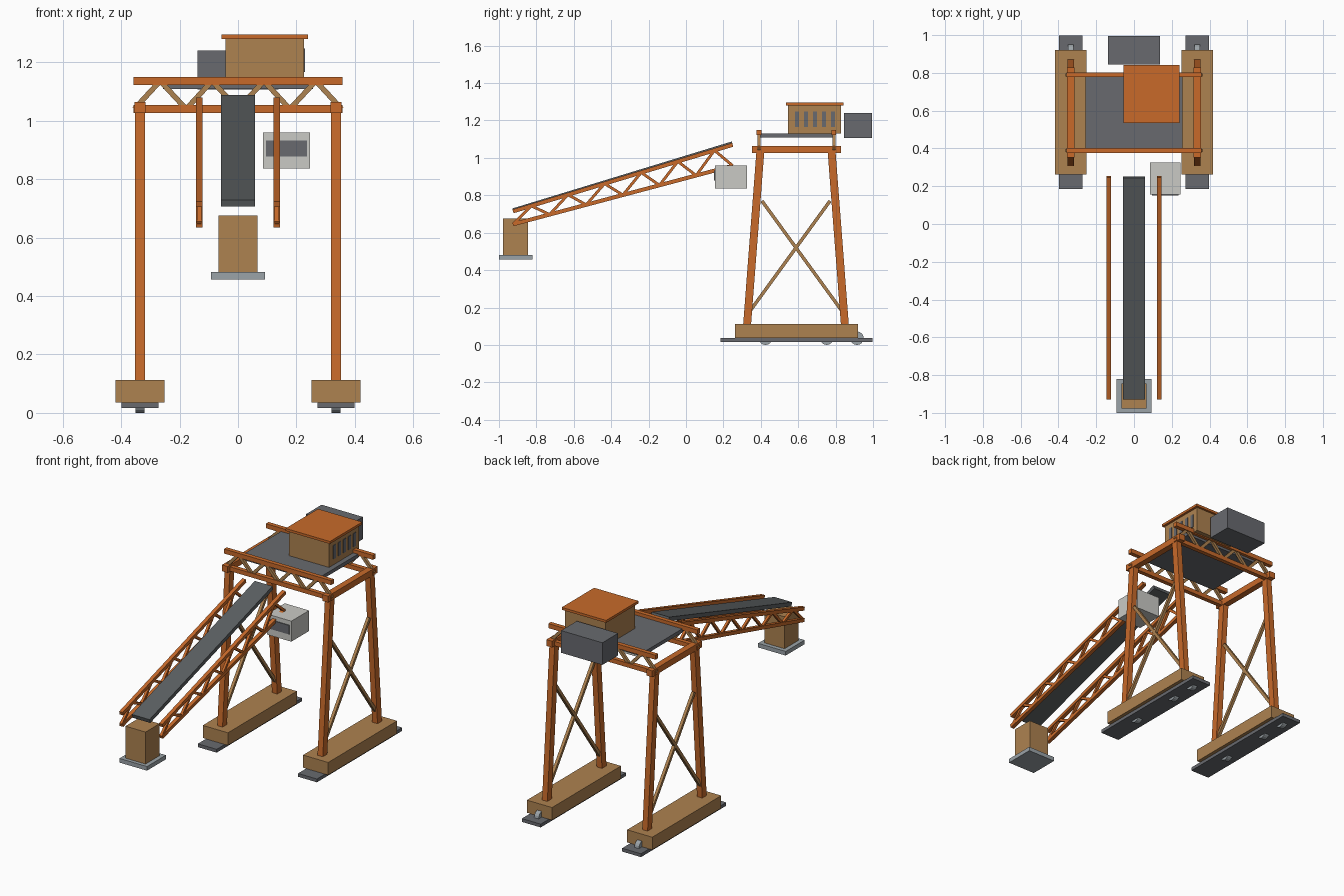
import bpy, bmesh
from mathutils import Matrix, Vector

cube = bpy.data.objects.get("Cube")
if cube:
    bpy.data.objects.remove(cube, do_unlink=True)


def material(name, rgb):
    """Flat material from a display colour of 0-255 channels."""
    lin = [((c / 255 + 0.055) / 1.055) ** 2.4 for c in rgb]
    m = bpy.data.materials.new(name)
    m.use_nodes = True
    m.diffuse_color = (*lin, 1)
    m.node_tree.nodes["Principled BSDF"].inputs["Base Color"].default_value = (*lin, 1)
    return m


ORANGE = material("orange paint", (200, 106, 42))
TAN = material("tan paint", (174, 130, 80))
DARK = material("dark grey", (104, 106, 111))
BELT = material("belt rubber", (92, 96, 98))
PALE = material("pale grey", (202, 202, 197))
STEEL = material("steel grey", (155, 163, 168))

X, Y = Vector((1, 0, 0)), Vector((0, 1, 0))


def finish(name, mat, bm):
    mesh = bpy.data.meshes.new(name)
    bmesh.ops.recalc_face_normals(bm, faces=bm.faces)
    bm.to_mesh(mesh)
    bm.free()
    mesh.materials.append(mat)
    ob = bpy.data.objects.new(name, mesh)
    bpy.context.collection.objects.link(ob)
    return ob


def box(name, mat, x, y, z):
    """Block given by its (low, high) range on each axis."""
    bm = bmesh.new()
    size = [b - a for a, b in (x, y, z)]
    mid = [(a + b) / 2 for a, b in (x, y, z)]
    bmesh.ops.create_cube(bm, size=1, matrix=Matrix.Translation(mid) @ Matrix.Diagonal((*size, 1)))
    return finish(name, mat, bm)


def beams(name, mat, runs, width, depth, side):
    """Straight bars between point pairs; width lies along the side axis."""
    bm = bmesh.new()
    for a, b in runs:
        a, b = Vector(a), Vector(b)
        along = (b - a).normalized()
        rot = Matrix((side, along.cross(side), along)).transposed().to_4x4()
        size = Matrix.Diagonal((width, depth, (b - a).length, 1))
        bmesh.ops.create_cube(bm, size=1, matrix=Matrix.Translation((a + b) / 2) @ rot @ size)
    return finish(name, mat, bm)


def zigzag(low, high, n):
    """Point pairs alternating between a lower and an upper chord."""
    pts = []
    for i in range(n + 1):
        a, b = low if i % 2 == 0 else high
        pts.append(Vector(a).lerp(Vector(b), i / n))
    return list(zip(pts, pts[1:]))


# Gantry sides: track, bogie, wheels, legs, braces and top beam
for side, s in (("left", 1), ("right", -1)):
    cx = s * 0.335
    box(side + "_track_plate", DARK, (cx - 0.063, cx + 0.063), (0.185, 0.998), (0.016, 0.036))
    box(side + "_bogie", TAN, (cx - 0.084, cx + 0.084), (0.262, 0.92), (0.036, 0.112))
    for i, y in enumerate((0.425, 0.752, 0.914)):
        bm = bmesh.new()
        bmesh.ops.create_cone(bm, cap_ends=True, segments=16, radius1=0.036, radius2=0.036, depth=0.03,
                              matrix=Matrix.Translation((cx, y, 0.036)) @ Matrix.Rotation(1.5708, 4, "Y"))
        finish(f"{side}_wheel_{i + 1}", STEEL, bm)
    beams(side + "_legs", ORANGE,
          [((cx, 0.326, 0.1), (cx, 0.398, 1.04)), ((cx, 0.85, 0.1), (cx, 0.778, 1.04))], 0.035, 0.042, X)
    beams(side + "_cross_braces", TAN,
          [((cx, 0.345, 0.185), (cx, 0.77, 0.77)), ((cx, 0.831, 0.185), (cx, 0.406, 0.77))], 0.018, 0.018, X)
    box(side + "_top_beam", ORANGE, (cx - 0.019, cx + 0.019), (0.353, 0.828), (1.026, 1.064))

# Bridge trusses across the gantry
for end, y in (("front", 0.39), ("back", 0.79)):
    box(end + "_upper_chord", ORANGE, (-0.358, 0.358), (y - 0.013, y + 0.013), (1.123, 1.15))
    box(end + "_lower_chord", ORANGE, (-0.358, 0.358), (y - 0.013, y + 0.013), (1.027, 1.053))
    beams(end + "_truss_lattice", TAN,
          zigzag(((-0.355, y, 1.04), (0.355, y, 1.04)), ((-0.355, y, 1.136), (0.355, y, 1.136)), 8),
          0.016, 0.018, Y)

# Deck, cabin and machinery box
box("deck", DARK, (-0.257, 0.257), (0.395, 0.785), (1.108, 1.13))
box("cabin", TAN, (-0.042, 0.226), (0.546, 0.83), (1.13, 1.28))
box("cabin_roof", ORANGE, (-0.056, 0.24), (0.534, 0.843), (1.28, 1.295))
for i in range(5):
    y = 0.594 + i * 0.048
    box(f"cabin_window_{i + 1}", DARK, (0.224, 0.23), (y - 0.011, y + 0.011), (1.166, 1.248))
box("machinery_box", DARK, (-0.138, 0.138), (0.845, 0.995), (1.106, 1.24))

# Sloping boom: belt and two tapering side trusses
beams("belt", BELT, [((0, -0.925, 0.718), (0, 0.248, 1.076))], 0.118, 0.024, X)
for side, s in (("left", 1), ("right", -1)):
    x = s * 0.133
    low = ((x, -0.925, 0.645), (x, 0.25, 0.958))
    high = ((x, -0.925, 0.714), (x, 0.25, 1.07))
    beams(side + "_boom_chords", ORANGE, [low, high], 0.023, 0.021, X)
    beams(side + "_boom_lattice", ORANGE, zigzag(low, high, 12), 0.015, 0.015, X)

# Operator cab beside the boom
box("operator_cab", PALE, (0.085, 0.247), (0.156, 0.325), (0.836, 0.96))
box("operator_cab_window", DARK, (0.096, 0.236), (0.151, 0.158), (0.878, 0.933))

# Discharge chute at the low end
box("discharge_chute", TAN, (-0.067, 0.067), (-0.978, -0.845), (0.48, 0.675))
box("chute_base", STEEL, (-0.092, 0.092), (-1.0, -0.82), (0.457, 0.482))
